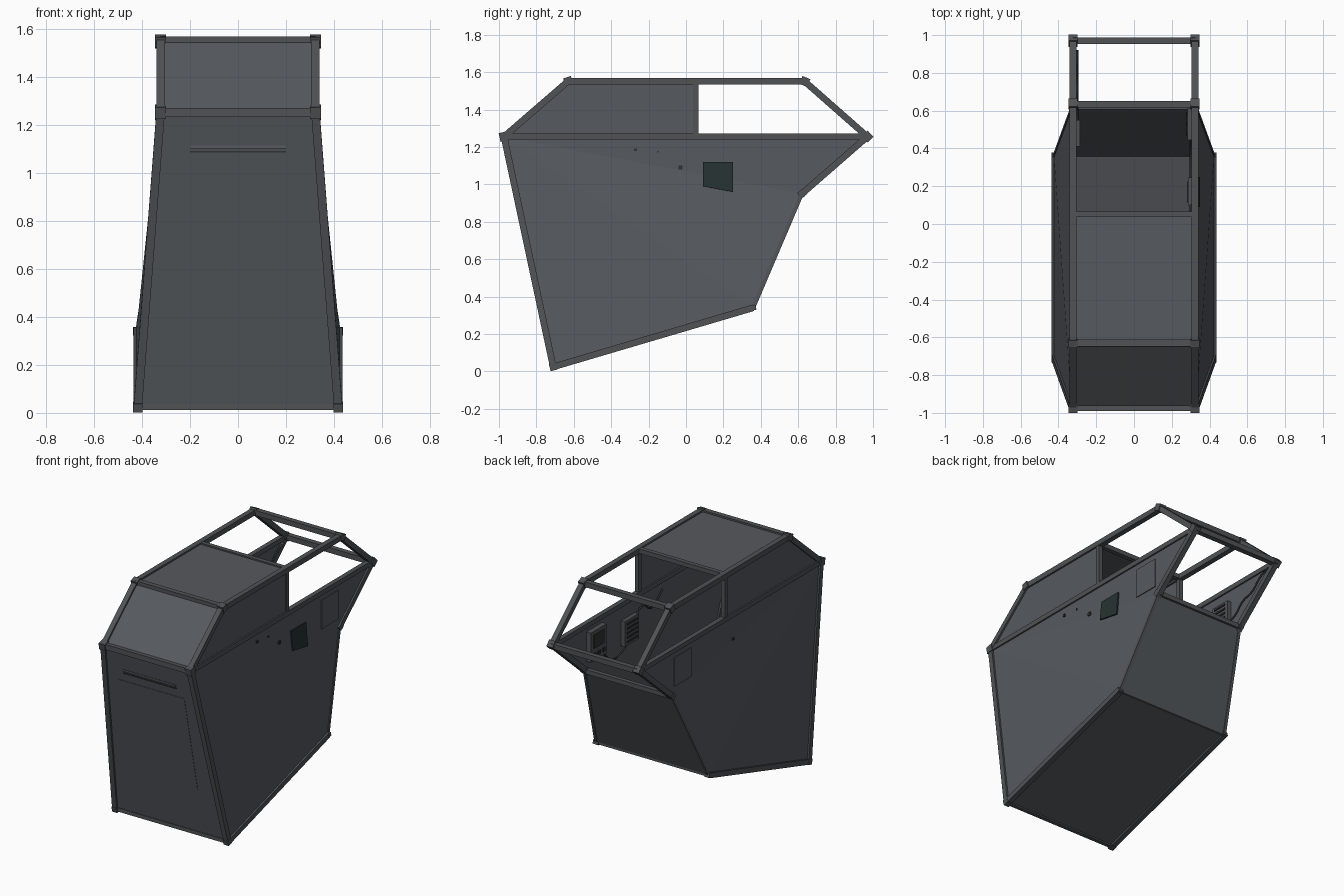
import bpy, bmesh
from mathutils import Vector, Matrix

cube = bpy.data.objects.get("Cube")
if cube:
    bpy.data.objects.remove(cube, do_unlink=True)


def material(name, r, g, b):
    m = bpy.data.materials.new(name)
    m.use_nodes = True
    m.diffuse_color = (r, g, b, 1)
    m.node_tree.nodes["Principled BSDF"].inputs["Base Color"].default_value = (r, g, b, 1)
    return m


PANEL = material("panel grey", .092, .1, .112)
FRAME = material("frame grey", .08, .084, .09)
GLASS = material("dark green glass", .019, .032, .031)
DARK = material("dark equipment", .03, .031, .033)


def make(name, bm, mat):
    bmesh.ops.recalc_face_normals(bm, faces=bm.faces[:])
    me = bpy.data.meshes.new(name)
    bm.to_mesh(me)
    bm.free()
    me.materials.append(mat)
    ob = bpy.data.objects.new(name, me)
    bpy.context.collection.objects.link(ob)
    return ob


def panel(name, polys, mat=PANEL, thick=.012):
    """Sheet made of polygons, thickened about its middle."""
    bm = bmesh.new()
    for poly in polys:
        bm.faces.new([bm.verts.new(p) for p in poly])
    bmesh.ops.remove_doubles(bm, verts=bm.verts[:], dist=.0005)
    ob = make(name, bm, mat)
    mod = ob.modifiers.new("thickness", "SOLIDIFY")
    mod.thickness = thick
    mod.offset = 0
    return ob


def box(name, centre, size, mat=FRAME, turn=0):
    bm = bmesh.new()
    bmesh.ops.create_cube(bm, size=1, matrix=Matrix.Translation(centre)
                          @ Matrix.Rotation(turn, 4, 'X') @ Matrix.Diagonal((*size, 1)))
    return make(name, bm, mat)


def bar(name, a, b, w=.035):
    """Square bar between two points."""
    a, b = Vector(a), Vector(b)
    d = (b - a).normalized()
    ref = Vector((0, 0, 1)) if abs(d.x) > .9 else Vector((1, 0, 0))
    v = d.cross(ref).normalized()
    u = v.cross(d)
    rot = Matrix((u, v, d)).transposed().to_4x4()
    bm = bmesh.new()
    bmesh.ops.create_cube(bm, size=1, matrix=Matrix.Translation((a + b) / 2) @ rot
                          @ Matrix.Diagonal((w, w, (b - a).length, 1)))
    return make(name, bm, FRAME)


def cable(name, pts, r=.006):
    cu = bpy.data.curves.new(name, 'CURVE')
    cu.dimensions = '3D'
    cu.bevel_depth = r
    cu.bevel_resolution = 1
    cu.resolution_u = 6
    sp = cu.splines.new('BEZIER')
    sp.bezier_points.add(len(pts) - 1)
    for bp, p in zip(sp.bezier_points, pts):
        bp.co = p
        bp.handle_left_type = bp.handle_right_type = 'AUTO'
    cu.materials.append(DARK)
    ob = bpy.data.objects.new(name, cu)
    bpy.context.collection.objects.link(ob)


# Corner points: half width, depth, height
TOP, LOW = .323, .418
CORNERS = {
    "nose": (TOP, -.973, 1.255), "front_foot": (LOW, -.71, .024),
    "rear_foot": (LOW, .36, .34), "rear_sill": (TOP, .62, .95),
    "tail": (TOP, .97, 1.255), "roof_front": (TOP, -.63, 1.552),
    "roof_rear": (TOP, .635, 1.55), "post_top": (TOP, .052, 1.552),
    "post_foot": (TOP, .052, 1.255),
}


def P(key, s):
    x, y, z = CORNERS[key]
    return (s * x, y, z)


# Panels that span the full width
for name, a, b in (("front_panel", "nose", "front_foot"), ("bottom_panel", "front_foot", "rear_foot"),
                   ("rear_panel", "rear_foot", "rear_sill"), ("nose_panel", "nose", "roof_front"),
                   ("roof_panel", "roof_front", "post_top")):
    panel(name, [[P(a, -1), P(a, 1), P(b, 1), P(b, -1)]])

# Cross bars
for key, w in (("nose", .035), ("front_foot", .025), ("rear_foot", .018), ("rear_sill", .03),
               ("tail", .035), ("roof_front", .035), ("roof_rear", .035), ("post_top", .03)):
    bar(key + "_crossbar", P(key, -1), P(key, 1), w)

for s, side in ((1, "left"), (-1, "right")):
    # Folded side wall and upper side panel
    panel(side + "_wall", [[P(k, s) for k in t] for t in (
        ("nose", "front_foot", "rear_foot"), ("nose", "rear_foot", "rear_sill"),
        ("nose", "rear_sill", "tail"))])
    panel(side + "_upper_panel", [[P(k, s) for k in ("nose", "post_foot", "post_top", "roof_front")]])
    # Side frame
    for name, a, b, w in (("front_edge", "nose", "front_foot", .035),
                          ("bottom_edge", "front_foot", "rear_foot", .035),
                          ("rear_edge", "rear_foot", "rear_sill", .02),
                          ("tail_brace", "rear_sill", "tail", .035),
                          ("tail_strut", "tail", "roof_rear", .035),
                          ("roof_rail", "roof_rear", "roof_front", .035),
                          ("nose_strut", "roof_front", "nose", .035),
                          ("side_rail", "nose", "tail", .032),
                          ("post", "post_foot", "post_top", .028)):
        bar(f"{side}_{name}", P(a, s), P(b, s), w)
    # Corner joints
    for key, size, turn in (("nose", .048, .2), ("tail", .046, .75), ("roof_front", .043, .3),
                            ("roof_rear", .045, -.4), ("rear_sill", .038, .7),
                            ("front_foot", .038, .25), ("rear_foot", .028, .3)):
        box(f"{side}_{key}_joint", P(key, s), (.046 if size > .04 else .038, size, size), FRAME, turn)
    # Access plate outside
    x = s * (TOP + .008)
    box(side + "_access_plate", (x, .51, 1.105), (.007, .18, .195), PANEL)

# Left side window and small fittings
wx = TOP + .01
panel("left_window", [[(wx, .09, 1.12), (wx, .25, 1.12), (wx + .013, .25, .96),
                       (wx + .013, .09, .99)]], GLASS, .009)
for y, z, r in ((-.27, 1.185, .016), (-.03, 1.09, .022), (-.15, 1.175, .008)):
    box("left_fitting", (TOP + .008, y, z), (.012, r, r), DARK)
box("right_fitting", (-TOP - .008, -.03, 1.09), (.012, .015, .015), DARK)


# Front vent slit, its lip, and the shallow hatch below
def front(z, out=0):
    n, f = CORNERS["nose"], CORNERS["front_foot"]
    return n[1] + (f[1] - n[1]) * (n[2] - z) / (n[2] - f[2]) - .007 - out


box("front_slit", (0, front(1.09), 1.09), (.4, .008, .007), DARK)
box("front_lip", (0, front(1.11), 1.11), (.4, .008, .012), PANEL)
panel("front_hatch", [[(-.25, front(1.03), 1.03), (.25, front(1.03), 1.03),
                       (.25, front(.36), .36), (-.25, front(.36), .36)]], PANEL, .003)

# Control boxes on the inside walls
ix = TOP - .022
box("left_control_box", (ix, .53, 1.11), (.035, .17, .2), FRAME)
box("left_control_screen", (ix - .019, .53, 1.14), (.008, .11, .09), DARK)
for i in range(3):
    box("left_control_button", (ix - .02, .48 + .05 * i, 1.05), (.01, .025, .025), DARK)
box("left_vent_box", (ix, .17, 1.06), (.028, .15, .17), FRAME)
box("right_vent_box", (-ix, .48, 1.08), (.028, .14, .16), FRAME)
for i in range(5):
    z = 1.0 + .03 * i
    box("left_vent_slat", (ix - .016, .17, z), (.008, .11, .012), DARK)
    box("right_vent_slat", (-ix + .016, .48, z + .02), (.008, .1, .012), DARK)

# Cables along the inside walls
cable("left_cable", [(ix, .45, 1.0), (ix, .36, .93), (ix, .24, .95), (ix, .17, 1.0)])
cable("left_upper_cable", [(ix, .12, 1.13), (ix, .03, 1.17), (ix, -.06, 1.12), (ix, -.18, 1.2)])
cable("right_cable", [(-ix, .5, 1.0), (-ix, .6, 1.03), (-ix, .68, 1.1),
                      (-ix, .77, 1.13), (-ix, .85, 1.2), (-ix, .92, 1.23)])
